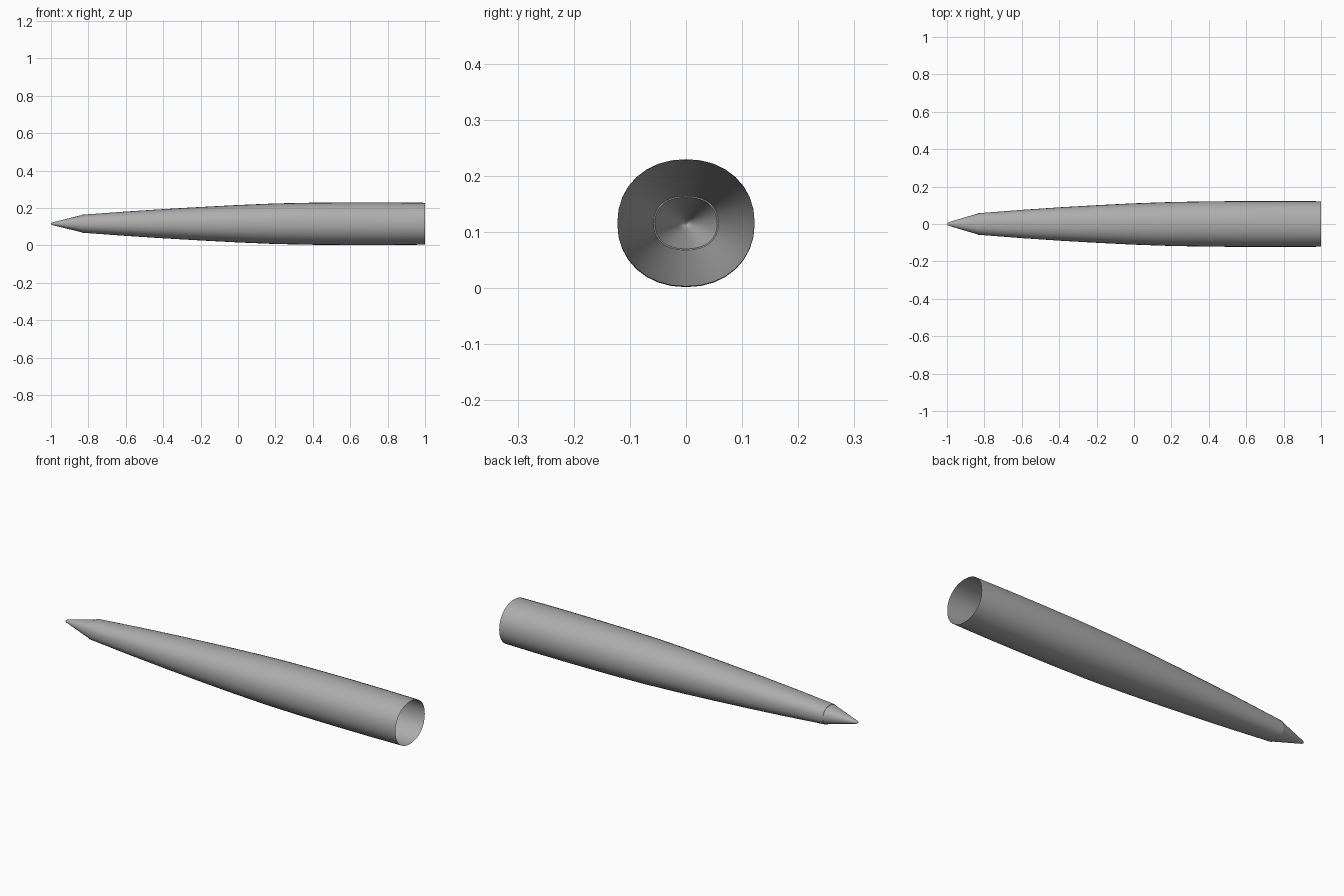
import bpy, bmesh
from math import cos, sin, tau, copysign, radians

if "Cube" in bpy.data.objects:
    bpy.data.objects.remove(bpy.data.objects["Cube"])

SEGMENTS = 32
CENTRE_Z = 0.116

# Dark grey skin
skin = bpy.data.materials.new("dark_grey")
skin.diffuse_color = (0.42, 0.42, 0.42, 1)
skin.use_nodes = True
skin.node_tree.nodes["Principled BSDF"].inputs["Base Color"].default_value = skin.diffuse_color


def ring_points(x, half_y, half_z, power, cz):
    # Slightly squared oval cross-section
    for i in range(SEGMENTS):
        a = tau * i / SEGMENTS
        c, s = cos(a), sin(a)
        yield (x,
               copysign(abs(c) ** (2 / power), c) * half_y,
               cz + copysign(abs(s) ** (2 / power), s) * half_z)


def loft(name, sections, cap_start=False):
    bm = bmesh.new()
    rings = [[bm.verts.new(p) for p in ring_points(*s)] for s in sections]
    for a, b in zip(rings, rings[1:]):
        for i in range(SEGMENTS):
            j = (i + 1) % SEGMENTS
            bm.faces.new((a[i], a[j], b[j], b[i]))
    if cap_start:
        bm.faces.new(rings[0][::-1])
    bmesh.ops.recalc_face_normals(bm, faces=bm.faces)
    mesh = bpy.data.meshes.new(name)
    bm.to_mesh(mesh)
    bm.free()
    mesh.materials.append(skin)
    obj = bpy.data.objects.new(name, mesh)
    bpy.context.collection.objects.link(obj)
    bpy.ops.object.select_all(action='DESELECT')
    obj.select_set(True)
    bpy.context.view_layer.objects.active = obj
    bpy.ops.object.shade_smooth_by_angle(angle=radians(30))
    return obj


# Main tapering shell, open at the rear, with a tiny lip at the nose joint
body_profile = [
    (-0.835, 0.0555, 0.046, 2.3), (-0.835, 0.0575, 0.048, 2.3),
    (-0.6, 0.0755, 0.065, 2.25), (-0.4, 0.089, 0.078, 2.2),
    (-0.2, 0.1005, 0.0895, 2.18), (0.0, 0.1105, 0.1, 2.15),
    (0.2, 0.1175, 0.1085, 2.13), (0.4, 0.121, 0.1125, 2.12),
    (0.6, 0.1225, 0.114, 2.12), (0.8, 0.1225, 0.114, 2.12),
    (1.0, 0.1215, 0.112, 2.12),
]
loft("fuselage_shell", [(*s, CENTRE_Z) for s in body_profile])

# Nose cone with small blunt tip
nose_profile = [
    (-1.0, 0.002, 0.002, 2), (-0.993, 0.0085, 0.007, 2),
    (-0.975, 0.014, 0.0115, 2.05), (-0.93, 0.0275, 0.023, 2.15),
    (-0.88, 0.0425, 0.035, 2.25), (-0.835, 0.0555, 0.046, 2.3),
]
loft("nose_cone", [(*s, CENTRE_Z) for s in nose_profile], cap_start=True)
